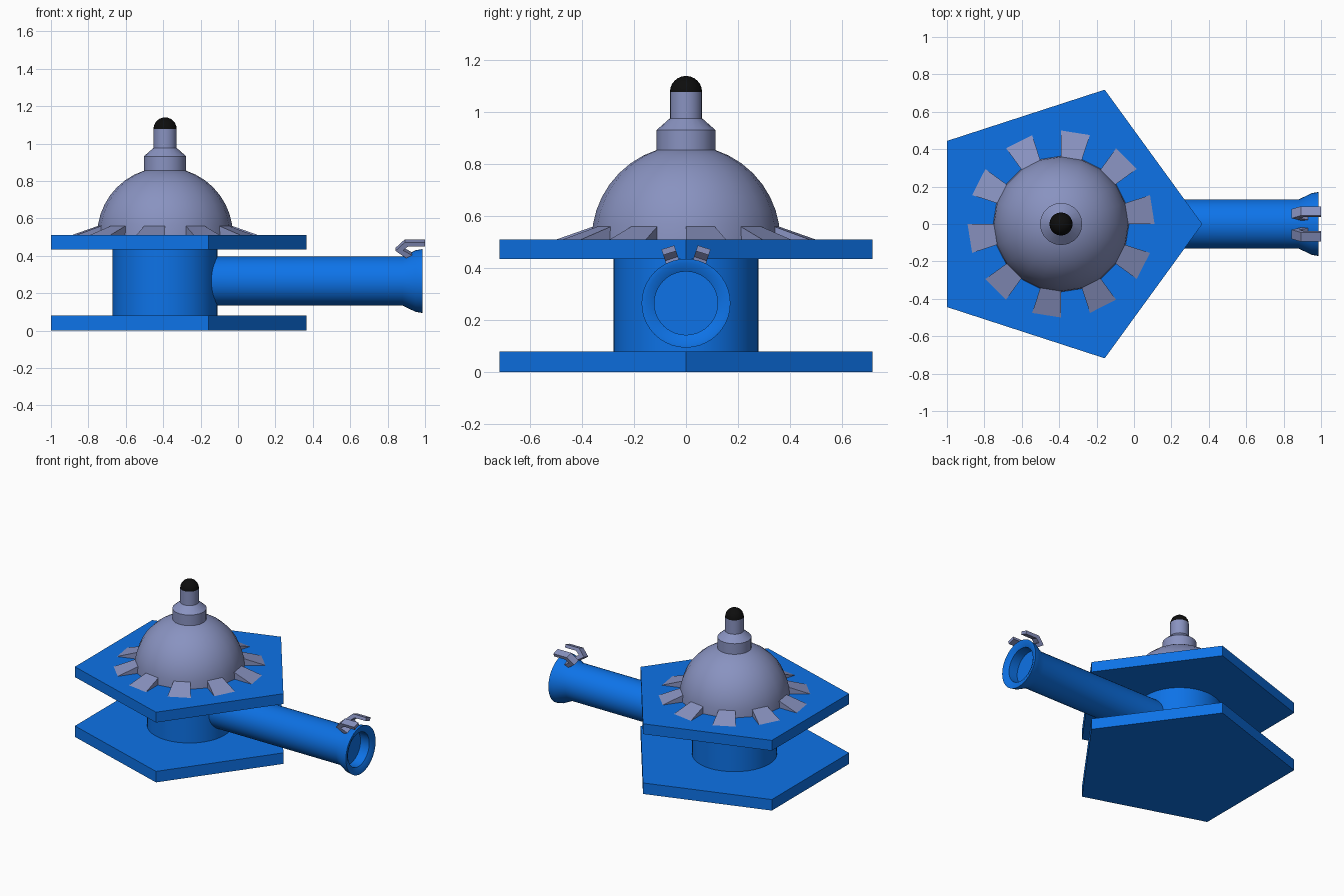
import bpy, bmesh
from math import sin, cos, pi, radians
from mathutils import Matrix

if "Cube" in bpy.data.objects:
    bpy.data.objects.remove(bpy.data.objects["Cube"])

CX = -0.39      # tower axis
PZ = 0.265      # pipe axis height


def material(name, col):
    m = bpy.data.materials.new(name)
    m.diffuse_color = (*col, 1)
    m.use_nodes = True
    m.node_tree.nodes["Principled BSDF"].inputs["Base Color"].default_value = m.diffuse_color
    return m


BLUE = material("blue", (0.004, 0.17, 0.8))
STEEL = material("steel", (0.25, 0.29, 0.53))
BLACK = material("black", (0.004, 0.004, 0.004))


def finish(name, bm, mat, matrix=Matrix(), smooth=None):
    bmesh.ops.remove_doubles(bm, verts=bm.verts, dist=1e-5)
    bmesh.ops.recalc_face_normals(bm, faces=bm.faces)
    bm.transform(matrix)
    me = bpy.data.meshes.new(name)
    bm.to_mesh(me)
    bm.free()
    me.materials.append(mat)
    ob = bpy.data.objects.new(name, me)
    bpy.context.collection.objects.link(ob)
    if smooth:
        bpy.ops.object.select_all(action='DESELECT')
        ob.select_set(True)
        bpy.context.view_layer.objects.active = ob
        bpy.ops.object.shade_smooth_by_angle(angle=radians(smooth))
    return ob


def lathe_bm(profile, n):
    """Revolve (radius, height) points about z."""
    bm = bmesh.new()
    rings = [[bm.verts.new((r * cos(2 * pi * i / n), r * sin(2 * pi * i / n), z))
              for i in range(n)] if r > 0 else [bm.verts.new((0, 0, z))] for r, z in profile]
    for a, b in zip(rings, rings[1:]):
        for i in range(n):
            j = (i + 1) % n
            if len(a) == 1:
                bm.faces.new((a[0], b[i], b[j]))
            elif len(b) == 1:
                bm.faces.new((a[i], a[j], b[0]))
            else:
                bm.faces.new((a[i], a[j], b[j], b[i]))
    for ring in (rings[0], rings[-1]):
        if len(ring) > 1:
            bm.faces.new(ring)
    return bm


def lathe(name, profile, n, mat, matrix, smooth=30):
    return finish(name, lathe_bm(profile, n), mat, matrix, smooth)


def prism(name, pts, half_width, mat, matrix):
    """Extrude an (x, z) outline across y."""
    bm = bmesh.new()
    f = bm.faces.new([bm.verts.new((x, -half_width, z)) for x, z in pts])
    new = bmesh.ops.extrude_face_region(bm, geom=[f])["geom"]
    bmesh.ops.translate(bm, vec=(0, 2 * half_width, 0),
                        verts=[v for v in new if isinstance(v, bmesh.types.BMVert)])
    return finish(name, bm, mat, matrix)


tower = Matrix.Translation((CX, 0, 0))

# Pentagonal plates and the column between them
for name, z0, z1 in (("lower_plate", 0, 0.08), ("upper_plate", 0.435, 0.51)):
    lathe(name, [(0.755, z0), (0.755, z1)], 5, BLUE, tower, None)
lathe("column", [(0.28, 0.08), (0.28, 0.435)], 40, BLUE, tower)

# Horizontal pipe with flared, recessed mouth
pipe_matrix = Matrix.Translation((0, 0, PZ)) @ Matrix.Rotation(pi / 2, 4, 'Y')
lathe("pipe", [(0.131, CX), (0.131, 0.88), (0.165, 0.95), (0.171, 0.987),
               (0.155, 0.987), (0.122, 0.97), (0.122, 0.90)], 40, BLUE, pipe_matrix)

# Dome, capped where the finial sits
R = 0.363
dome = [(R * cos(radians(a)), 0.51 + R * sin(radians(a))) for a in range(0, 90, 9)]
lathe("dome", dome + [(0, 0.51 + R)], 20, STEEL, tower)

# Wedge tabs on every second facet of the dome base
bm = bmesh.new()
for k in range(10):
    sides = []
    for a in (radians(36 * k), radians(36 * k + 18)):
        sides.append([bm.verts.new((r * cos(a), r * sin(a), z))
                      for r, z in ((0.34, 0.51), (0.5, 0.51), (0.358, 0.56), (0.34, 0.56))])
    a, b = sides
    bm.faces.new(a)
    bm.faces.new(b[::-1])
    for i in range(4):
        j = (i + 1) % 4
        bm.faces.new((a[i], a[j], b[j], b[i]))
# tabs stay separate solids, facets flat
finish("dome_tabs", bm, STEEL, tower)

# Stepped finial and its black tip
lathe("finial", [(0.113, 0.82), (0.113, 0.932), (0.062, 0.977), (0.062, 1.078)],
      20, STEEL, tower)
tip = [(0.062 * cos(radians(a)), 1.078 + 0.062 * sin(radians(a))) for a in range(0, 90, 15)]
lathe("finial_tip", tip + [(0, 1.14)], 20, BLACK, tower)

# Pair of bent hooks rolled about the pipe axis
hook = [(0.92, 0.122), (0.842, 0.178), (0.892, 0.226), (1.0, 0.226),
        (1.0, 0.203), (0.91, 0.203), (0.883, 0.18), (0.94, 0.148)]
for name, roll in (("left_hook", -18), ("right_hook", 18)):
    prism(name, hook, 0.026, STEEL,
          Matrix.Translation((0, 0, PZ)) @ Matrix.Rotation(radians(roll), 4, 'X'))
